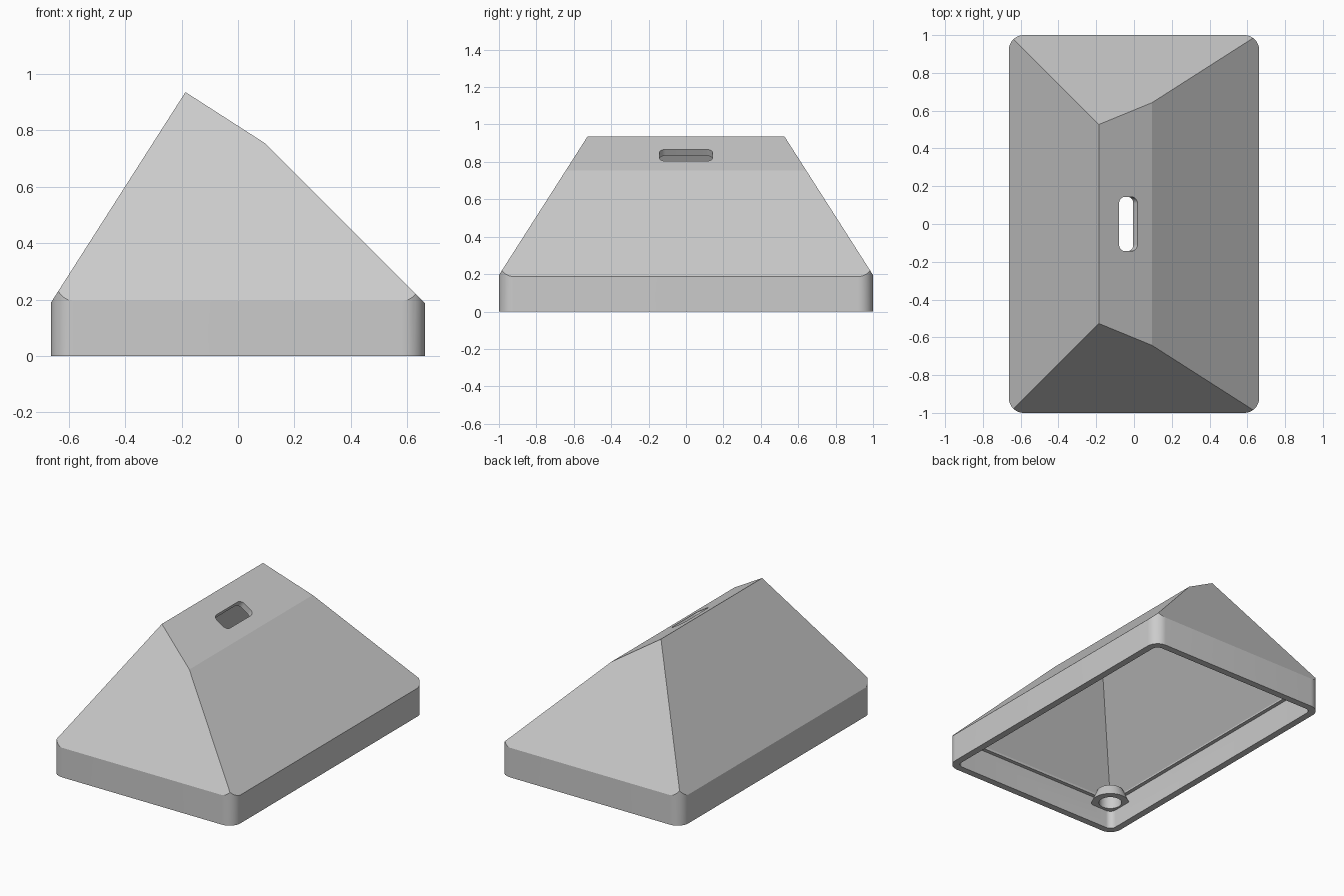
import bpy, bmesh, math
from mathutils import Vector, Matrix

cube = bpy.data.objects.get("Cube")
if cube:
    bpy.data.objects.remove(cube, do_unlink=True)

HALF_X, HALF_Y = 0.663, 1.0
CAP_ANGLE = math.atan2(0.18, 0.28)

grey = bpy.data.materials.new("light grey plastic")
grey.use_nodes = True
color = (0.6, 0.6, 0.6, 1)
grey.diffuse_color = color
grey.node_tree.nodes["Principled BSDF"].inputs["Base Color"].default_value = color

# Roof planes: point, outward normal
STEEP = 1.565
SIDES = [(Vector((-HALF_X, 0, 0.19)), Vector((-STEEP, 0, 1))),
         (Vector((HALF_X, 0, 0.187)), Vector((1, 0, 1))),
         (Vector((0, -HALF_Y, 0.195)), Vector((0, -STEEP, 1))),
         (Vector((0, HALF_Y, 0.195)), Vector((0, STEEP, 1)))]
CAP = (Vector((-0.185, 0, 0.935)), Vector((math.sin(CAP_ANGLE), 0, math.cos(CAP_ANGLE))))


def make_object(name, bm):
    bmesh.ops.recalc_face_normals(bm, faces=bm.faces)
    mesh = bpy.data.meshes.new(name)
    bm.to_mesh(mesh)
    bm.free()
    mesh.materials.append(grey)
    ob = bpy.data.objects.new(name, mesh)
    bpy.context.collection.objects.link(ob)
    return ob


def prism(hx, hy, radius, z0, z1, steps=12):
    """Upright box with rounded vertical corners."""
    bm = bmesh.new()
    ring = []
    for i, (sx, sy) in enumerate([(1, 1), (-1, 1), (-1, -1), (1, -1)]):
        for k in range(steps + 1):
            a = math.pi / 2 * (i + k / steps)
            ring.append(bm.verts.new((sx * (hx - radius) + radius * math.cos(a),
                                      sy * (hy - radius) + radius * math.sin(a), z0)))
    base = bm.faces.new(ring)
    top = bmesh.ops.extrude_face_region(bm, geom=[base])["geom"]
    bmesh.ops.translate(bm, vec=(0, 0, z1 - z0),
                        verts=[v for v in top if isinstance(v, bmesh.types.BMVert)])
    return bm


def cone(center, r1, r2, z0, z1):
    bm = bmesh.new()
    bmesh.ops.create_cone(bm, cap_ends=True, segments=48, radius1=r1, radius2=r2, depth=z1 - z0,
                          matrix=Matrix.Translation(center + Vector((0, 0, (z0 + z1) / 2))))
    return bm


def cut(bm, point, normal, inset=0):
    """Slice off everything beyond a plane and close the opening."""
    n = normal.normalized()
    res = bmesh.ops.bisect_plane(bm, geom=bm.verts[:] + bm.edges[:] + bm.faces[:], dist=1e-5,
                                 plane_co=point - n * inset, plane_no=n, clear_outer=True)
    edges = [e for e in res["geom_cut"] if isinstance(e, bmesh.types.BMEdge) and e.is_boundary]
    if edges:
        bmesh.ops.holes_fill(bm, edges=edges)


def cut_roof(bm, side_inset=0, cap_inset=0):
    for point, normal in SIDES:
        cut(bm, point, normal, side_inset)
    cut(bm, *CAP, cap_inset)


def combine(target, tool, operation):
    mod = target.modifiers.new(operation, 'BOOLEAN')
    mod.operation, mod.solver, mod.object = operation, 'EXACT', tool
    bpy.context.view_layer.objects.active = target
    bpy.ops.object.modifier_apply(modifier=mod.name)
    bpy.data.objects.remove(tool, do_unlink=True)


# Outer body with hipped roof
bm = prism(HALF_X, HALF_Y, 0.08, 0, 1.1)
cut_roof(bm)
housing = make_object("housing", bm)

# Hollow inside: rim recess, then roof cavity behind a small ledge
combine(housing, make_object("rim_recess",
        prism(HALF_X - 0.045, HALF_Y - 0.045, 0.04, -0.1, 0.178)), 'DIFFERENCE')
bm = prism(HALF_X - 0.07, HALF_Y - 0.07, 0.02, -0.05, 1.1, 4)
cut_roof(bm, 0.06, 0.04)
combine(housing, make_object("roof_cavity", bm), 'DIFFERENCE')

# Tapered corner boss with a hole
BOSS = Vector((-0.535, -0.865, 0))
bm = cone(BOSS, 0.115, 0.08, 0.12, 0.2)
cut(bm, Vector((-HALF_X, 0, 0)), Vector((-1, 0, 0)), 0.02)
cut(bm, Vector((0, -HALF_Y, 0)), Vector((0, -1, 0)), 0.02)
combine(housing, make_object("corner_boss", bm), 'UNION')
combine(housing, make_object("boss_hole", cone(BOSS, 0.07, 0.07, 0.1, 0.21)), 'DIFFERENCE')

# Rounded slot through the upper roof face
bm = prism(0.058, 0.143, 0.035, -0.12, 0.12)
bm.transform(Matrix.Translation((-0.03, 0, 0.836)) @ Matrix.Rotation(CAP_ANGLE, 4, 'Y'))
combine(housing, make_object("slot", bm), 'DIFFERENCE')

# Smooth only the rounded corners
for ob in bpy.context.selected_objects:
    ob.select_set(False)
housing.select_set(True)
bpy.context.view_layer.objects.active = housing
bpy.ops.object.shade_smooth_by_angle(angle=math.radians(10))
